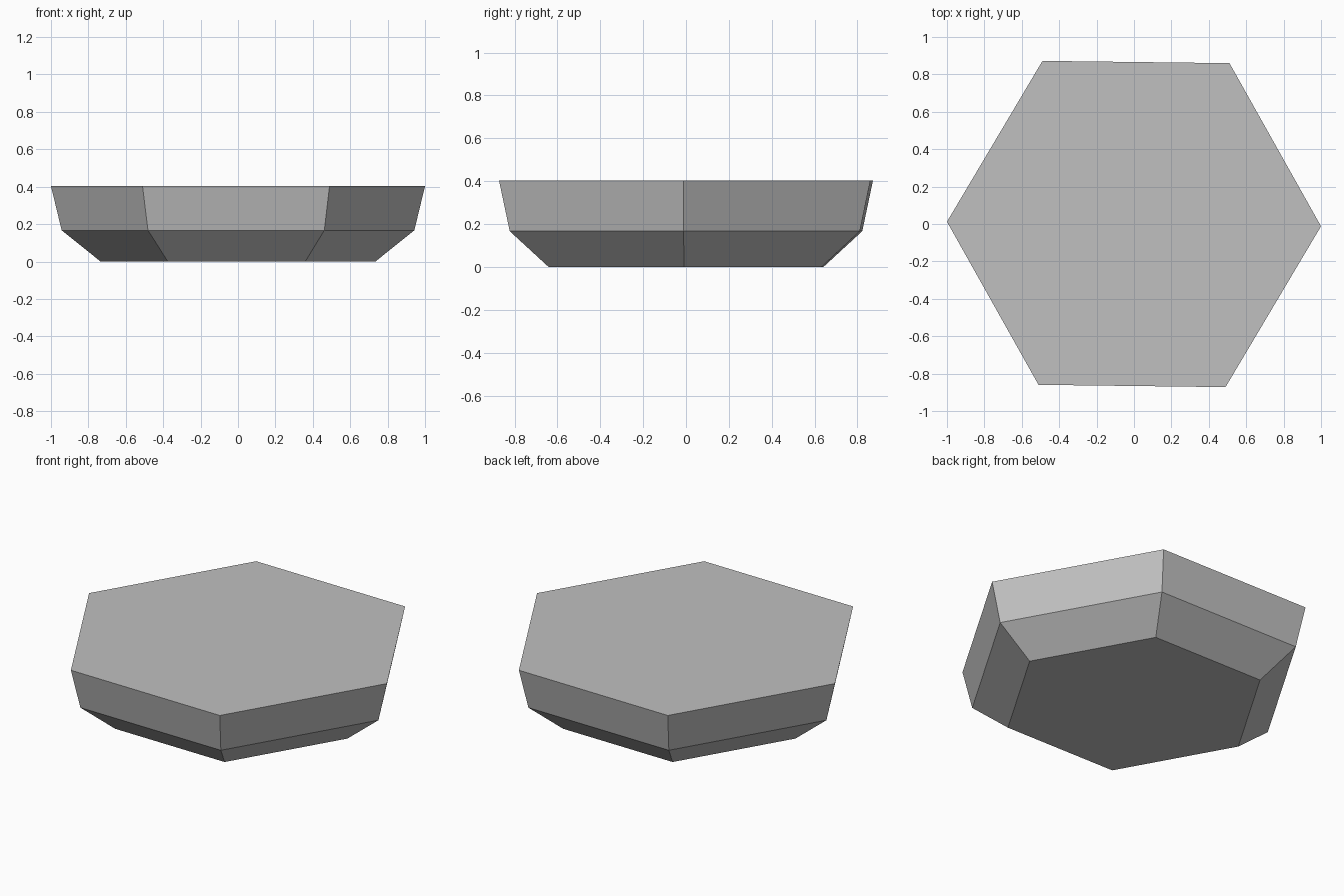
import bpy, bmesh, math

if "Cube" in bpy.data.objects:
    bpy.data.objects.remove(bpy.data.objects["Cube"])

SIDES = 6
TURN = math.radians(-0.7)
# (radius, height) of each ring, bottom to top
RINGS = [(0.735, 0.0), (0.943, 0.167), (1.0, 0.403)]

grey = bpy.data.materials.new("stone grey")
grey.diffuse_color = (0.53, 0.53, 0.53, 1)
grey.use_nodes = True
grey.node_tree.nodes["Principled BSDF"].inputs["Base Color"].default_value = grey.diffuse_color

# hexagonal tile: stacked rings joined by flat side faces and capped
bm = bmesh.new()
rings = [[bm.verts.new((r * math.cos(TURN + i * math.tau / SIDES),
                        r * math.sin(TURN + i * math.tau / SIDES), z))
          for i in range(SIDES)] for r, z in RINGS]
for low, high in zip(rings, rings[1:]):
    for i in range(SIDES):
        j = (i + 1) % SIDES
        bm.faces.new((low[i], low[j], high[j], high[i]))
bm.faces.new(rings[0][::-1])
bm.faces.new(rings[-1])

mesh = bpy.data.meshes.new("hexagon_tile")
bm.to_mesh(mesh)
bm.free()
mesh.materials.append(grey)
tile = bpy.data.objects.new("hexagon_tile", mesh)
bpy.context.collection.objects.link(tile)
